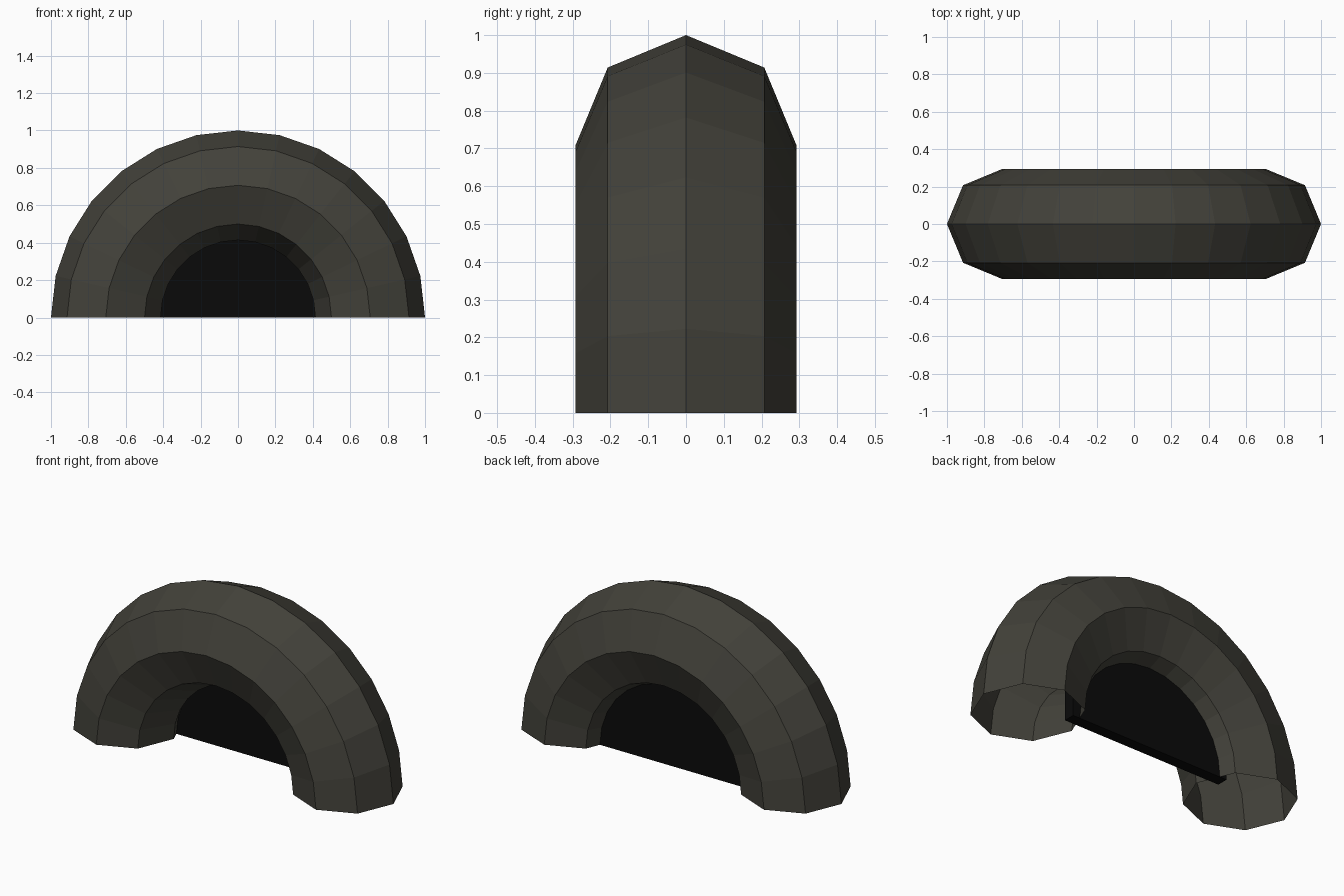
import bpy, bmesh
from math import sin, cos, pi, tau
from mathutils import Vector

cube = bpy.data.objects.get("Cube")
if cube:
    bpy.data.objects.remove(cube, do_unlink=True)

RING, TUBE = 0.707, 0.293      # ring radius and tube radius
SIDES, STEPS = 8, 14


def material(name, rgb):
    mat = bpy.data.materials.new(name)
    mat.use_nodes = True
    colour = (*rgb, 1)
    mat.diffuse_color = colour
    mat.node_tree.nodes["Principled BSDF"].inputs["Base Color"].default_value = colour
    return mat


def add_object(name, bm, mat):
    mesh = bpy.data.meshes.new(name)
    bm.to_mesh(mesh)
    bm.free()
    mesh.materials.append(mat)
    obj = bpy.data.objects.new(name, mesh)
    bpy.context.collection.objects.link(obj)
    return obj


# Arch: an octagonal section swept through half a turn, open at both feet
bm = bmesh.new()
section = [bm.verts.new((RING + TUBE * cos(tau * i / SIDES), TUBE * sin(tau * i / SIDES), 0))
           for i in range(SIDES)]
edges = [bm.edges.new((section[i], section[(i + 1) % SIDES])) for i in range(SIDES)]
bmesh.ops.spin(bm, geom=section + edges, cent=(0, 0, 0), axis=(0, -1, 0),
               angle=pi, steps=STEPS)
bm.normal_update()
for face in bm.faces:
    centre = face.calc_center_median()
    core = Vector((centre.x, 0, centre.z)).normalized() * RING
    if face.normal.dot(centre - core) < 0:
        face.normal_flip()
add_object("arch", bm, material("dark stone", (0.055, 0.053, 0.042)))

# Doorway panel: a slab whose edges are buried in the arch
bm = bmesh.new()
bmesh.ops.create_cube(bm, size=1)
bmesh.ops.scale(bm, vec=(1.02, 0.065, 0.55), verts=bm.verts)
bmesh.ops.translate(bm, vec=(0, 0.093, 0.275), verts=bm.verts)
add_object("doorway_panel", bm, material("black", (0.003, 0.003, 0.003)))
